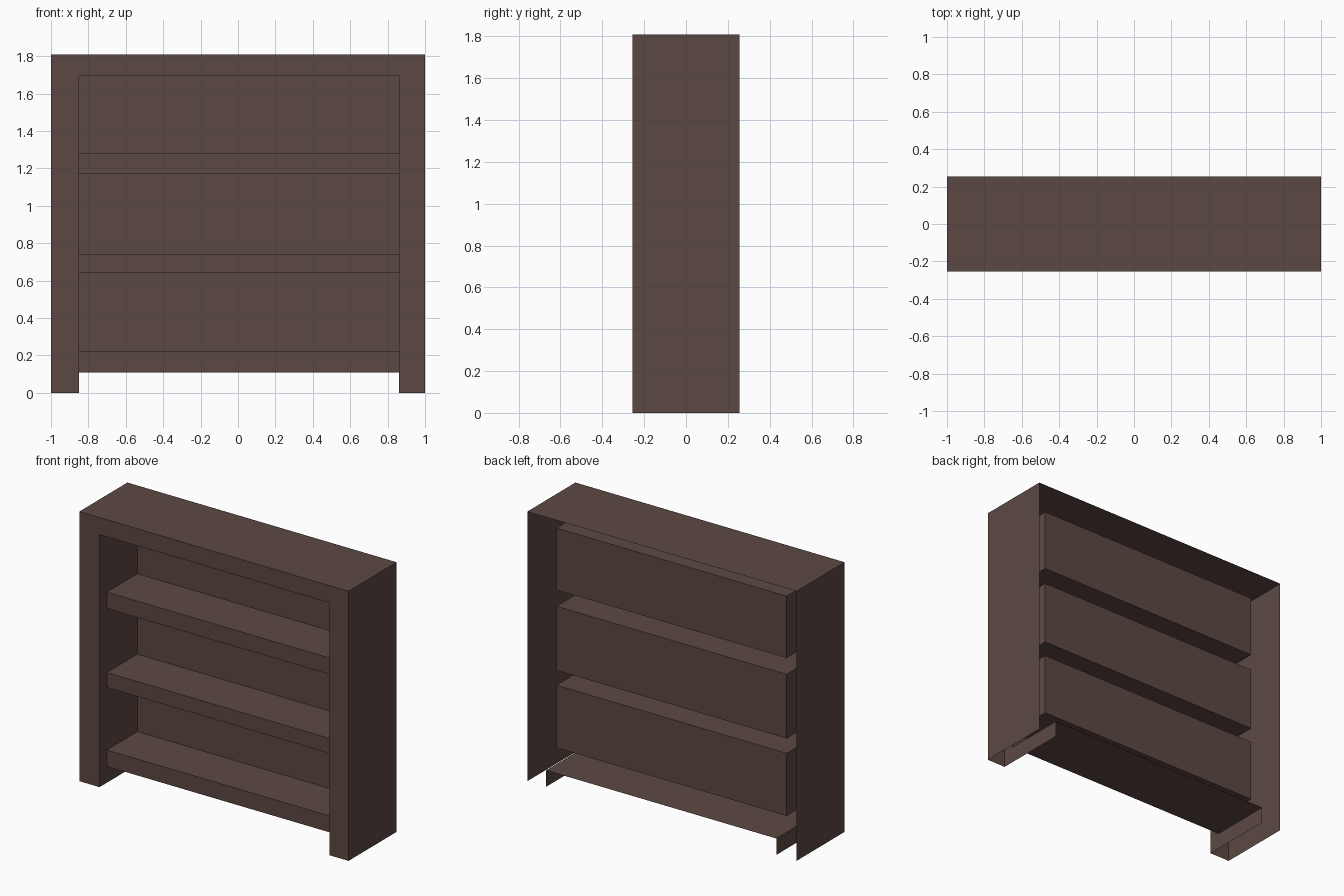
import bpy, bmesh
from mathutils import Vector

if "Cube" in bpy.data.objects:
    bpy.data.objects.remove(bpy.data.objects["Cube"])

wood = bpy.data.materials.new("dark_brown_wood")
wood.diffuse_color = (0.108, 0.066, 0.055, 1)
wood.use_nodes = True
wood.node_tree.nodes["Principled BSDF"].inputs["Base Color"].default_value = wood.diffuse_color

W, D, H = 1.0, 0.255, 1.81           # outer half width, half depth, height
XL, XR = -0.85, 0.86                 # opening sides
SHELF_Y, BACK_Y = -0.178, 0.146      # shelf front edge, back panel
SHELVES = [(0.11, 0.22), (0.64, 0.74), (1.17, 1.28)]
TOP = 1.695                          # opening top


def panels(name, rects):
    """Thin sheets: each is (axis, position, first range, second range, normal sign)."""
    bm = bmesh.new()
    for axis, pos, a, b, sign in rects:
        others = [i for i in range(3) if i != axis]
        verts = []
        for u, v in ((a[0], b[0]), (a[1], b[0]), (a[1], b[1]), (a[0], b[1])):
            co = [0, 0, 0]
            co[axis], co[others[0]], co[others[1]] = pos, u, v
            verts.append(bm.verts.new(co))
        f = bm.faces.new(verts)
        f.normal_update()
        n = Vector((0, 0, 0))
        n[axis] = sign
        if f.normal.dot(n) < 0:
            f.normal_flip()
    bmesh.ops.remove_doubles(bm, verts=bm.verts, dist=1e-5)
    me = bpy.data.meshes.new(name)
    bm.to_mesh(me)
    bm.free()
    me.materials.append(wood)
    ob = bpy.data.objects.new(name, me)
    bpy.context.collection.objects.link(ob)
    return ob


X, Y, Z = 0, 1, 2
full_y = (-D, D)
span = (XL, XR)

# Outer shell, open at the back and below
panels("outer_case", [
    (X, -W, full_y, (0, H), -1),
    (X, W, full_y, (0, H), 1),
    (Z, H, (-W, W), full_y, 1),
])

# Front frame: two posts and a top rail
panels("front_frame", [
    (Y, -D, (-W, XL), (0, TOP), -1),
    (Y, -D, (XR, W), (0, TOP), -1),
    (Y, -D, (-W, W), (TOP, H), -1),
])

# Inner sides of the frame and legs
for name, x, s in (("left", XL, 1), ("right", XR, -1)):
    panels(name + "_frame_return", [(X, x, (-D, SHELF_Y), (SHELVES[0][0], TOP), s)])
    panels(name + "_leg_inner_side", [(X, x, full_y, (0, SHELVES[0][0]), s)])

# Compartments: floor, ceiling, sides and back
for i, (low, floor) in enumerate(SHELVES):
    last = i == len(SHELVES) - 1
    ceil = TOP if last else SHELVES[i + 1][0]
    depth = (SHELF_Y, BACK_Y)
    panels(f"compartment_{i + 1}", [
        (Z, floor, span, depth, 1),
        (Z, ceil, span, (-D, BACK_Y) if last else depth, -1),
        (X, XL, depth, (floor, ceil), 1),
        (X, XR, depth, (floor, ceil), -1),
        (Y, BACK_Y, span, (floor, ceil), -1),
    ])
    panels(f"shelf_front_{i + 1}", [(Y, SHELF_Y, span, (low, floor), -1)])

# Underside of the lowest shelf
panels("bottom_panel", [(Z, SHELVES[0][0], span, (SHELF_Y, D), -1)])
